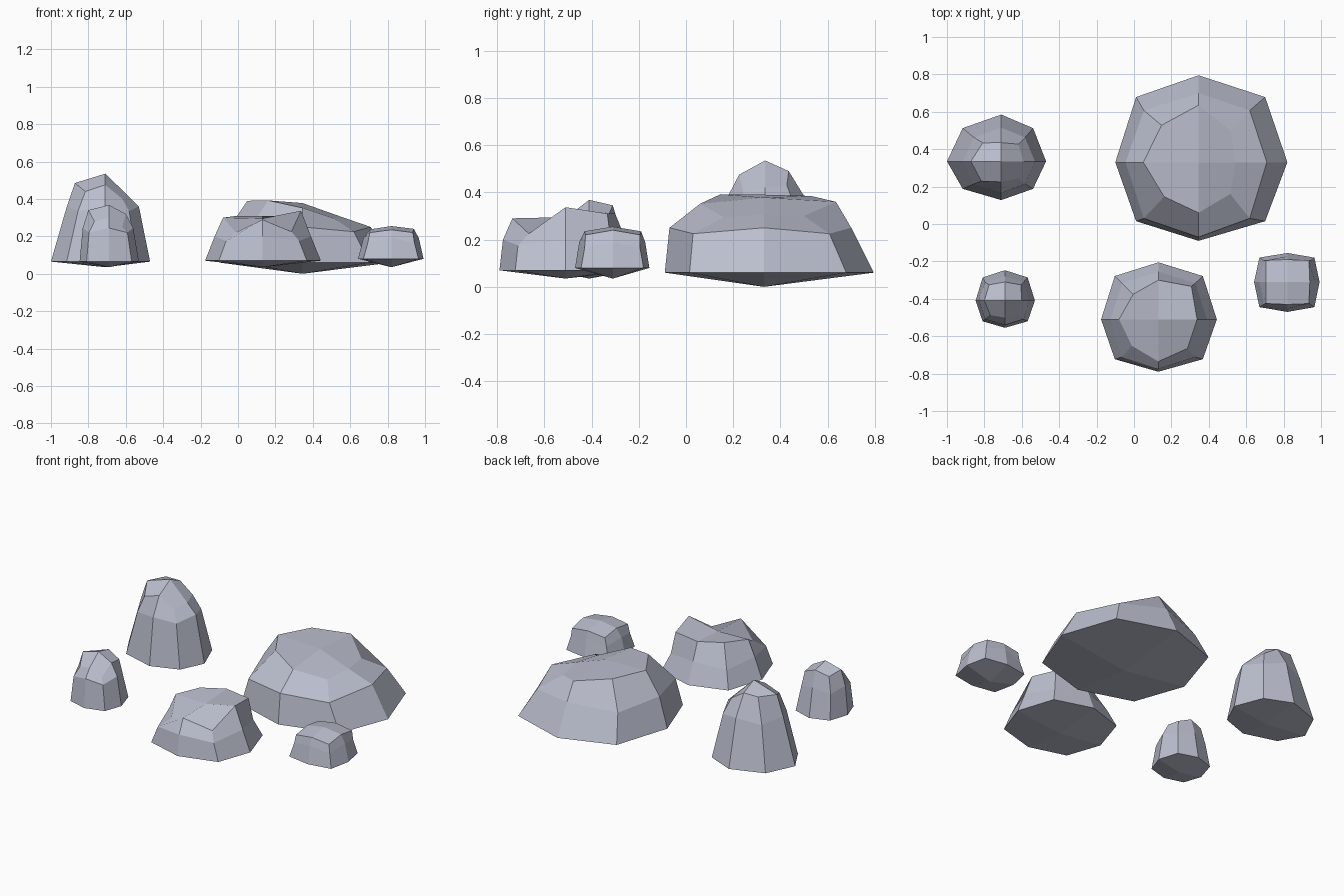
import bpy, bmesh, math

stone = bpy.data.materials.new("blue_grey_stone")
stone.diffuse_color = (0.50, 0.52, 0.62, 1)


def oval(c, ext, corner, z, drop=0.0):
    """Eight points from right/back/left/front reaches; corners sit at `corner` of them."""
    r, b, l, f = ext
    k = corner
    offs = [(r, 0), (r*k, b*k), (0, b), (-l*k, b*k), (-l, 0), (-l*k, -f*k), (0, -f), (r*k, -f*k)]
    return [(c[0]+x, c[1]+y, z - drop*(i % 2)) for i, (x, y) in enumerate(offs)]


def rock(name, c, corner, floor, base_z, base, mid_z, mid, radii, heights, peak):
    """Rock with the layout of a once-divided cube: three rings of eight, capped by four quads."""
    bm = bmesh.new()
    crown = [(c[0] + r*math.cos(i*math.pi/4), c[1] + r*math.sin(i*math.pi/4), z)
             for i, (r, z) in enumerate(zip(radii, heights))]
    rings = [[bm.verts.new(p) for p in ring] for ring in
             (oval(c, base, corner, base_z), oval(c, mid, corner, mid_z, 0.025), crown)]
    # sides
    for lo, hi in zip(rings, rings[1:]):
        for i in range(8):
            j = (i + 1) % 8
            bm.faces.new((lo[i], lo[j], hi[j], hi[i]))
    # underside and top
    for ring, z in ((rings[0], floor), (rings[2], peak)):
        v = bm.verts.new((c[0], c[1], z))
        for i in range(0, 8, 2):
            bm.faces.new((v, ring[i], ring[i+1], ring[(i+2) % 8]))
    bmesh.ops.recalc_face_normals(bm, faces=bm.faces)
    me = bpy.data.meshes.new(name)
    bm.to_mesh(me)
    bm.free()
    me.materials.append(stone)
    bpy.context.collection.objects.link(bpy.data.objects.new(name, me))


# reaches: right, back, left, front; crown: right, then counter-clockwise
rock("large_rock", (0.345, 0.33), 0.75, 0.0, 0.06,
     (0.475, 0.465, 0.445, 0.42), 0.25, (0.365, 0.37, 0.39, 0.40),
     (0.20, 0.24, 0.305, 0.28, 0.295, 0.26, 0.27, 0.24),
     (0.307, 0.30, 0.36, 0.385, 0.39, 0.392, 0.352, 0.295), 0.378)

rock("middle_rock", (0.13, -0.51), 0.76, 0.035, 0.07,
     (0.313, 0.305, 0.306, 0.28), 0.20, (0.26, 0.255, 0.255, 0.265),
     (0.207, 0.25, 0.21, 0.19, 0.21, 0.20, 0.225, 0.22),
     (0.337, 0.31, 0.31, 0.31, 0.30, 0.22, 0.29, 0.225), 0.295)

rock("tall_rock", (-0.71, 0.335), 0.71, 0.035, 0.065,
     (0.24, 0.25, 0.29, 0.207), 0.36, (0.18, 0.18, 0.205, 0.17),
     (0.12, 0.13, 0.10, 0.14, 0.162, 0.15, 0.11, 0.13),
     (0.42, 0.43, 0.49, 0.49, 0.485, 0.44, 0.475, 0.40), 0.535)

rock("small_rock", (-0.69, -0.41), 0.76, 0.035, 0.065,
     (0.16, 0.163, 0.157, 0.145), 0.245, (0.13, 0.13, 0.14, 0.13),
     (0.09, 0.12, 0.10, 0.12, 0.11, 0.11, 0.09, 0.10),
     (0.32, 0.31, 0.345, 0.32, 0.34, 0.28, 0.30, 0.25), 0.368)

rock("low_rock", (0.82, -0.31), 0.84, 0.035, 0.08,
     (0.172, 0.155, 0.178, 0.16), 0.19, (0.147, 0.137, 0.15, 0.142),
     (0.12, 0.163, 0.12, 0.163, 0.115, 0.163, 0.12, 0.163),
     (0.24, 0.22, 0.235, 0.22, 0.237, 0.22, 0.235, 0.22), 0.255)
